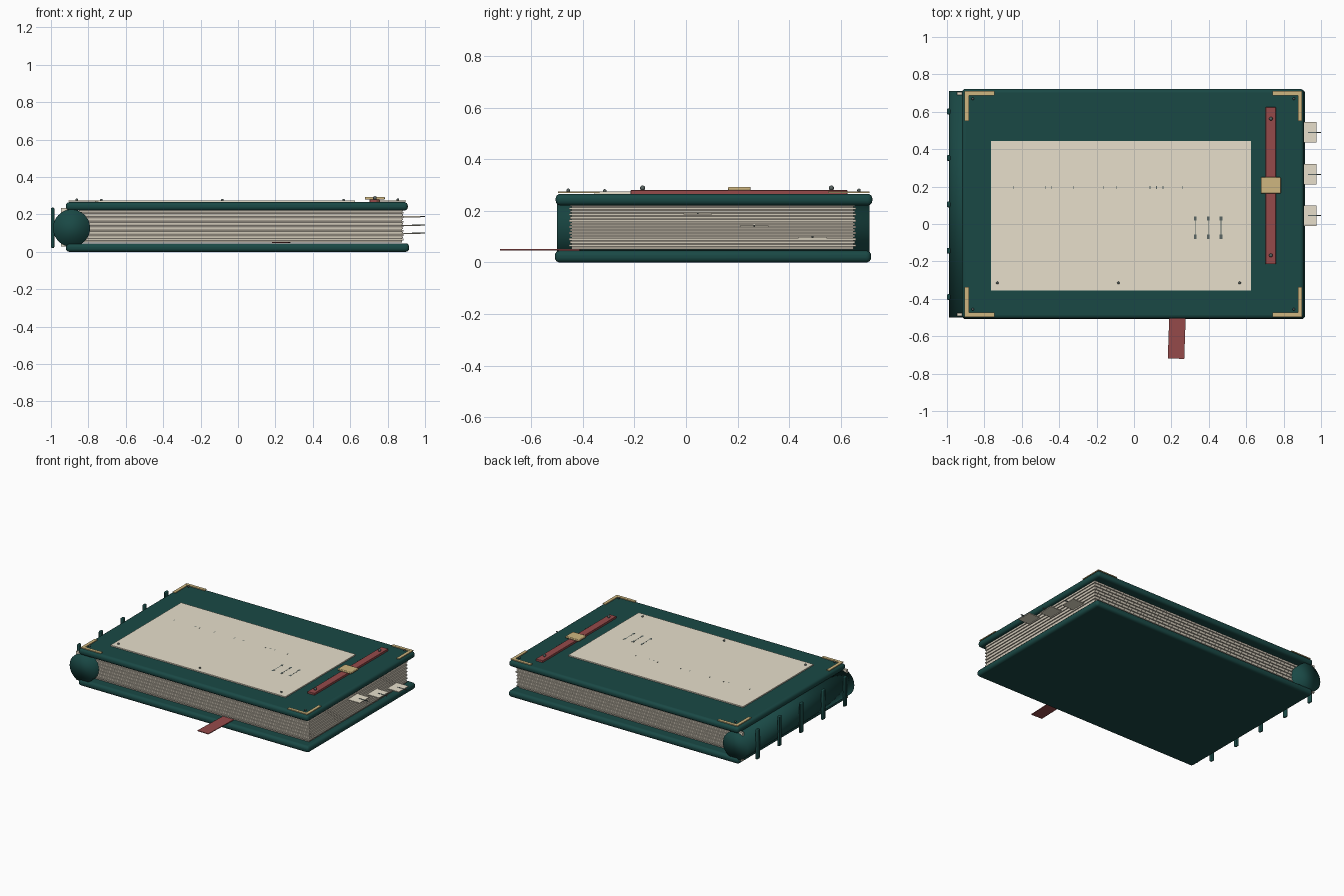
import bpy, math
from mathutils import Matrix

if "Cube" in bpy.data.objects:
    bpy.data.objects.remove(bpy.data.objects["Cube"])


def material(name, r, g, b):
    m = bpy.data.materials.new(name)
    m.diffuse_color = (r, g, b, 1)
    m.use_nodes = True
    m.node_tree.nodes["Principled BSDF"].inputs["Base Color"].default_value = m.diffuse_color
    return m


GREEN = material("green cloth", 0.010, 0.066, 0.060)
CREAM = material("cream paper", 0.80, 0.74, 0.60)
PAGE = material("page edge", 0.64, 0.585, 0.485)
SHADE = material("page gap", 0.36, 0.325, 0.27)
RED = material("red leather", 0.30, 0.068, 0.068)
GOLD = material("brass", 0.62, 0.47, 0.215)
STEEL = material("dark steel", 0.10, 0.13, 0.125)


def finish(name, mat, smooth=False):
    ob = bpy.context.object
    ob.name = name
    ob.data.materials.append(mat)
    if smooth:
        bpy.ops.object.shade_smooth_by_angle(angle=math.radians(40))
    return ob


def box(name, x, y, z, mat, bevel=0, segments=3):
    """Box from (min, max) ranges, with optional rounded edges."""
    bpy.ops.mesh.primitive_cube_add(size=1)
    ob = bpy.context.object
    ob.data.transform(Matrix.Diagonal((x[1] - x[0], y[1] - y[0], z[1] - z[0], 1)))
    ob.location = [(a + b) / 2 for a, b in (x, y, z)]
    if bevel:
        mod = ob.modifiers.new("rounded edges", "BEVEL")
        mod.width, mod.segments = bevel, segments
    return finish(name, mat, bool(bevel))


def rivet(name, x, y, z, r=0.009):
    bpy.ops.mesh.primitive_uv_sphere_add(segments=12, ring_count=8, radius=r, location=(x, y, z))
    return finish(name, STEEL, True)


# Covers
box("back_cover", (-0.92, 0.915), (-0.508, 0.717), (0, 0.046), GREEN, 0.019, 4)
box("front_cover", (-0.92, 0.908), (-0.505, 0.722), (0.221, 0.266), GREEN, 0.019, 4)

# Spine roll with soft ends, raised bands and end bands
bpy.ops.mesh.primitive_cylinder_add(vertices=48, radius=0.099, depth=1.21,
                                    location=(-0.89, 0.105, 0.127), rotation=(math.pi / 2, 0, 0))
finish("spine", GREEN)
bpy.ops.object.shade_smooth()
for i in range(5):
    y = 0.105 + (i - 2) * 0.248
    box("spine_band", (-1.0, -0.982), (y - 0.016, y + 0.016), (0.02, 0.236), GREEN, 0.006, 2)
for y in (-0.484, 0.698):
    box("end_band", (-0.945, -0.875), (y - 0.008, y + 0.008), (0.03, 0.234), CREAM)

# Page block: staggered sheets over a darker core
box("page_core", (-0.85, 0.876), (-0.444, 0.648), (0.05, 0.222), SHADE)
SHEETS = 14
for i in range(SHEETS):
    z = 0.062 + i * 0.0119
    d = 0.004 * (i % 2)
    box("page_sheet", (-0.85, 0.886 - d), (-0.453 + d, 0.658 - d), (z, z + 0.0085), PAGE)

# Index tabs with a marker line
for y, z in ((0.045, 0.188), (0.265, 0.141), (0.49, 0.098)):
    box("index_tab", (0.85, 0.975), (y - 0.055, y + 0.055), (z - 0.003, z + 0.003), CREAM)
    box("tab_marker", (0.93, 1.0), (y - 0.003, y + 0.003), (z - 0.001, z + 0.005), STEEL)

# Ribbon bookmark
ribbon = box("ribbon", (0.186, 0.274), (-0.72, -0.41), (0.047, 0.052), RED)
ribbon.rotation_euler.z = math.radians(-2)

# Cover label with its pins
box("label", (-0.765, 0.625), (-0.355, 0.445), (0.264, 0.274), CREAM)
for x in (-0.73, -0.083, 0.565):
    rivet("label_pin", x, -0.315, 0.277, 0.007)

# Faint marks on the label
MARK = (0.272, 0.2745)
for x in (-0.645, -0.475, -0.44, -0.325, -0.165, -0.095, 0.085, 0.12, 0.155, 0.26):
    box("label_fleck", (x - 0.002, x + 0.002), (0.188, 0.204), MARK, STEEL)
for x in (0.328, 0.397, 0.465):
    box("label_rule", (x - 0.002, x + 0.002), (-0.07, 0.03), MARK, STEEL)
    for y in (-0.068, 0.03):
        box("label_rule_end", (x - 0.007, x + 0.007), (y - 0.011, y + 0.011), MARK, STEEL)

# Strap, buckle and strap rivets
box("strap", (0.704, 0.758), (-0.215, 0.625), (0.264, 0.280), RED, 0.002, 2)
box("buckle", (0.678, 0.785), (0.163, 0.25), (0.279, 0.293), GOLD, 0.004, 2)
for y in (-0.168, 0.563):
    rivet("strap_rivet", 0.732, y, 0.288, 0.010)

# Thin brass corner trims with a rivet each
for sx in (-1, 1):
    for sy in (-1, 1):
        cx, cy = (-0.905 if sx < 0 else 0.898), (-0.496 if sy < 0 else 0.71)

        def span(c, s, length):
            return tuple(sorted((c, c - s * length)))
        box("corner_trim_long", span(cx, sx, 0.158), span(cy, sy, 0.022), (0.269, 0.275), GOLD)
        box("corner_trim_short", span(cx, sx, 0.022), span(cy, sy, 0.16), (0.269, 0.2745), GOLD)
        rivet("corner_rivet", cx - sx * 0.043, cy - sy * 0.04, 0.279, 0.007)
